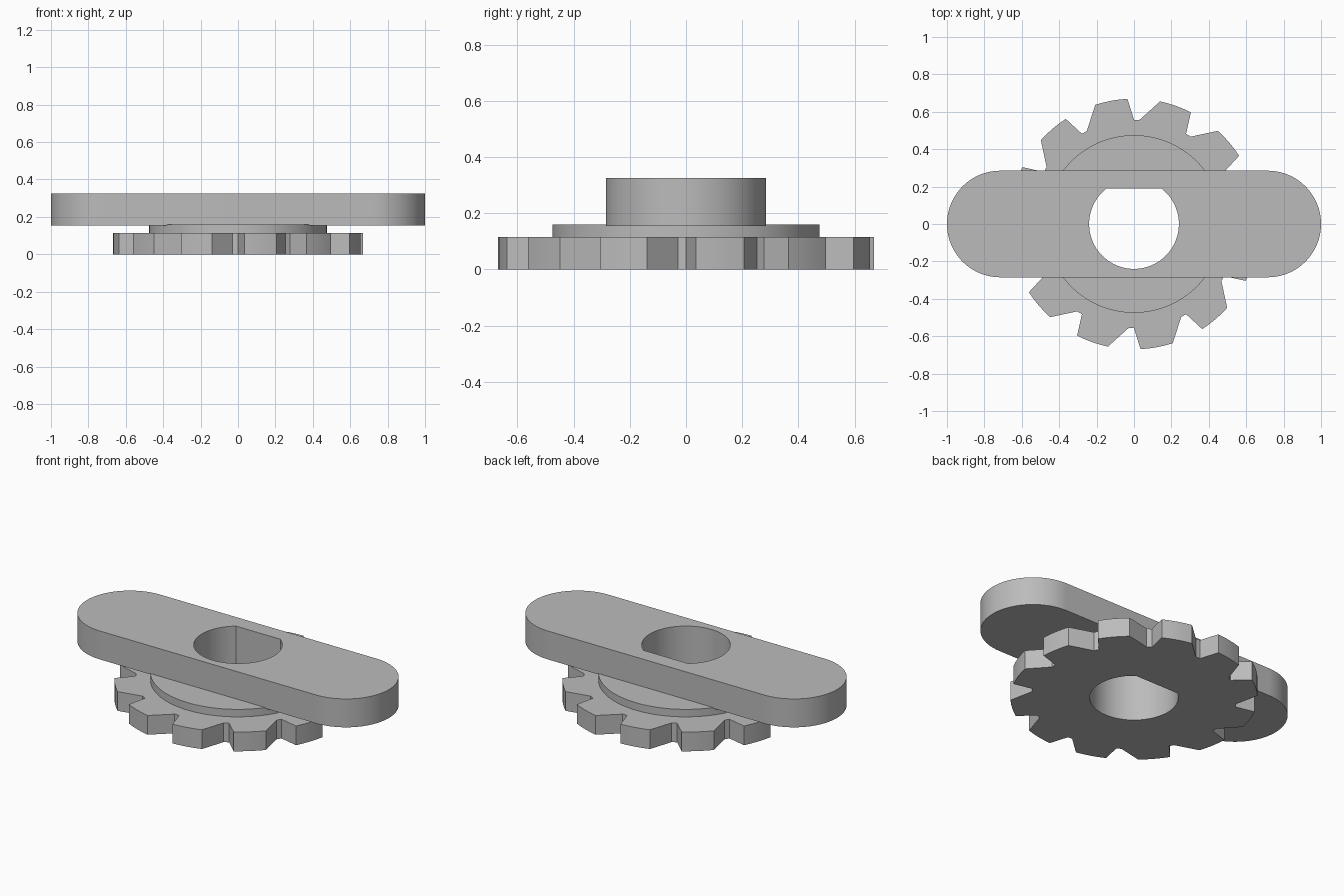
import bpy, bmesh
from math import radians, sin, cos, asin, pi

cube = bpy.data.objects.get("Cube")
if cube:
    bpy.data.objects.remove(cube, do_unlink=True)

grey = bpy.data.materials.new("plain grey")
grey.use_nodes = True
COLOUR = (0.5, 0.5, 0.5, 1)
grey.diffuse_color = COLOUR
grey.node_tree.nodes["Principled BSDF"].inputs["Base Color"].default_value = COLOUR


def arc(radius, start, end, steps, cx=0.0):
    """Points along an arc, angles in degrees."""
    angles = [radians(start + (end - start) * i / steps) for i in range(steps + 1)]
    return [(cx + radius * cos(a), radius * sin(a)) for a in angles]


def plate(name, outline, hole, bottom, top):
    """Flat plate with a hole through it, extruded from bottom to top."""
    bm = bmesh.new()
    edges = []
    for loop in (outline, hole):
        verts = [bm.verts.new((x, y, bottom)) for x, y in loop]
        edges += [bm.edges.new((v, verts[i - 1])) for i, v in enumerate(verts)]
    bmesh.ops.triangle_fill(bm, edges=edges, use_beauty=True)
    made = bmesh.ops.extrude_face_region(bm, geom=bm.faces[:], use_keep_orig=True)
    raised = [g for g in made["geom"] if isinstance(g, bmesh.types.BMVert)]
    bmesh.ops.translate(bm, verts=raised, vec=(0, 0, top - bottom))
    bmesh.ops.recalc_face_normals(bm, faces=bm.faces[:])
    mesh = bpy.data.meshes.new(name)
    bm.to_mesh(mesh)
    bm.free()
    mesh.materials.append(grey)
    obj = bpy.data.objects.new(name, mesh)
    bpy.context.collection.objects.link(obj)
    bpy.ops.object.select_all(action="DESELECT")
    obj.select_set(True)
    bpy.context.view_layer.objects.active = obj
    bpy.ops.object.shade_smooth_by_angle(angle=radians(20))
    return obj


# D-shaped bore, flat towards the back
BORE, FLAT = 0.24, 0.19
flat_angle = asin(FLAT / BORE) * 180 / pi
bore = arc(BORE, 180 - flat_angle, 360 + flat_angle, 64)

# Toothed wheel: narrow root, steep flank, wide tip, sloping flank
TEETH = 12
wheel = []
for i in range(TEETH):
    a = i * 360 / TEETH
    wheel += arc(0.557, a - 3, a, 1) + arc(0.67, a + 3, a + 18, 4)
plate("toothed_wheel", wheel, bore, 0, 0.115)

# Round collar between the wheel and the bar
plate("collar", arc(0.475, 0, 357, 119), bore, 0.115, 0.16)

# Bar with rounded ends
END = 0.285
bar = arc(END, -90, 90, 40, 1 - END) + arc(END, 90, 270, 40, END - 1)
plate("rounded_bar", bar, bore, 0.155, 0.325)
